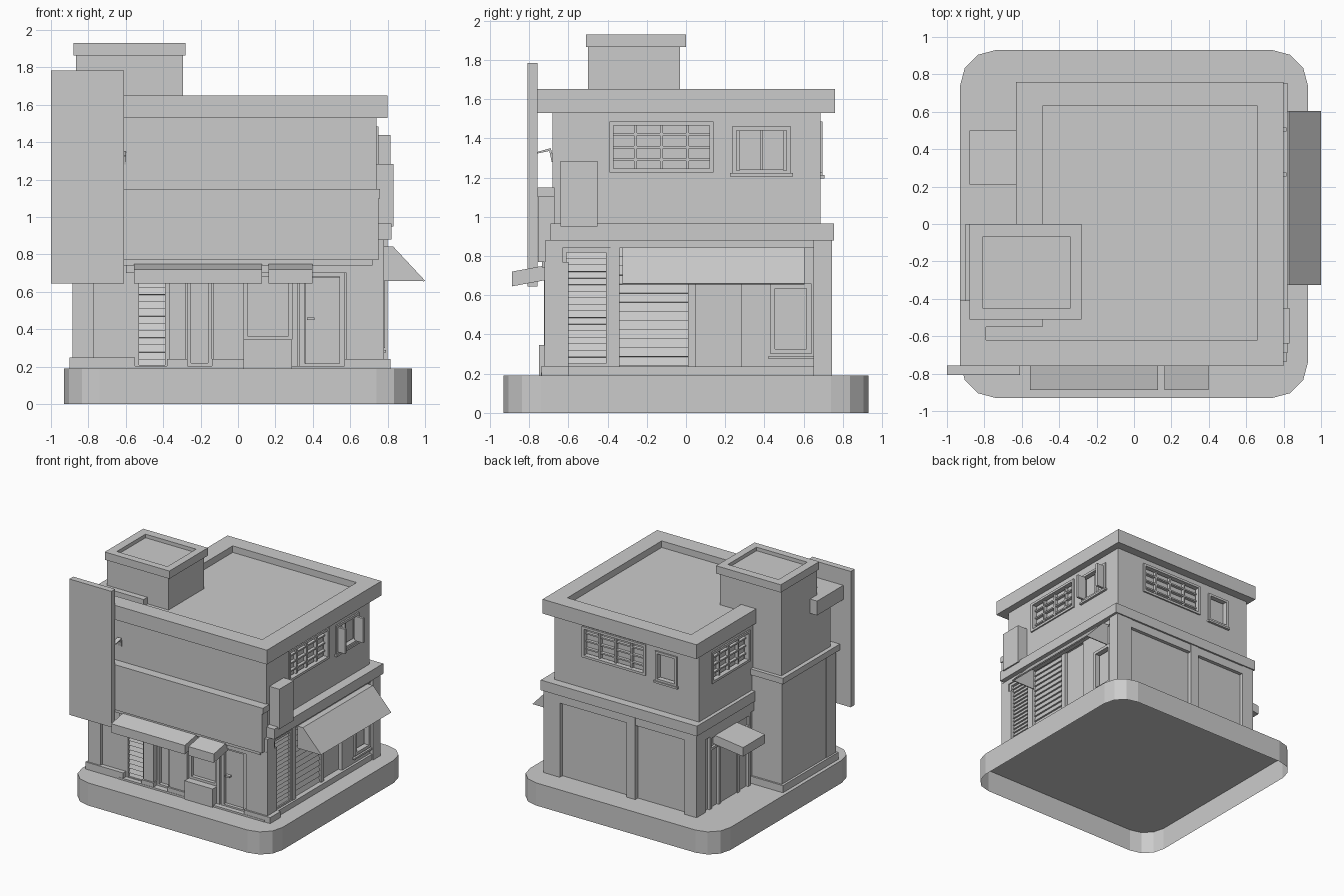
import bpy, bmesh, math

if "Cube" in bpy.data.objects:
    bpy.data.objects.remove(bpy.data.objects["Cube"])

# ---------- helpers: side = F/B/L/R, u = along the wall, d = distance out from centre ----------
def P(side, u, d, z):
    return {'R': (d, u, z), 'L': (-d, u, z), 'B': (u, d, z), 'F': (u, -d, z)}[side]

def finish(name, bm):
    bmesh.ops.recalc_face_normals(bm, faces=bm.faces)
    me = bpy.data.meshes.new(name)
    bm.to_mesh(me)
    bm.free()
    ob = bpy.data.objects.new(name, me)
    bpy.context.collection.objects.link(ob)
    return ob

def loft(name, loops, cap_start=True, cap_end=True):
    bm = bmesh.new()
    rings = [[bm.verts.new(c) for c in lp] for lp in loops]
    n = len(rings[0])
    for a, b in zip(rings, rings[1:]):
        for i in range(n):
            j = (i + 1) % n
            bm.faces.new((a[i], a[j], b[j], b[i]))
    if cap_start:
        bm.faces.new(rings[0])
    if cap_end:
        bm.faces.new(rings[-1])
    return finish(name, bm)

def box(name, x0, x1, y0, y1, z0, z1):
    r = [(x0, y0), (x1, y0), (x1, y1), (x0, y1)]
    return loft(name, [[(x, y, z) for x, y in r] for z in (z0, z1)])

def prism(name, side, profile, u0, u1):
    return loft(name, [[P(side, u, d, z) for d, z in profile] for u in (u0, u1)])

def wbox(name, side, u0, u1, d0, d1, z0, z1):
    return prism(name, side, [(d0, z0), (d1, z0), (d1, z1), (d0, z1)], u0, u1)

def tray(name, outer, inner, z0, z1, floor):
    return loft(name, [[(x, y, z) for x, y in o] for o, z in
                       ((outer, z0), (outer, z1), (inner, z1), (inner, floor))])

def frame(name, side, u0, u1, z0, z1, d0, d1, w):
    rect = lambda d, k: [P(side, u, d, z) for u, z in ((u0+k, z0+k), (u1-k, z0+k), (u1-k, z1-k), (u0+k, z1-k))]
    return loft(name, [rect(d0, w), rect(d0, 0), rect(d1, 0), rect(d1, w), rect(d0, w)], False, False)

def cut(ob, cutter):
    m = ob.modifiers.new("cut", 'BOOLEAN')
    m.operation, m.solver, m.object = 'DIFFERENCE', 'EXACT', cutter
    bpy.context.view_layer.objects.active = ob
    bpy.ops.object.modifier_apply(modifier=m.name)
    bpy.data.objects.remove(cutter)

def grid_window(name, wall, side, u0, u1, z0, z1, d, cols, rows):
    cut(wall, wbox("cutter", side, u0+.01, u1-.01, d-.04, d+.05, z0+.01, z1-.01))
    frame(name + "_frame", side, u0, u1, z0, z1, d-.03, d+.012, .02)
    for i in range(1, cols):
        u = u0 + (u1-u0)*i/cols
        wbox(name + "_mullion", side, u-.007, u+.007, d-.045, d-.012, z0+.01, z1-.01)
    for i in range(1, rows):
        z = z0 + (z1-z0)*i/rows
        wbox(name + "_bar", side, u0+.01, u1-.01, d-.045, d-.015, z-.006, z+.006)

def shutter(name, side, u0, u1, z0, z1, d, n):
    h = (z1-z0)/n
    prof = [(d-.04, z1), (d-.04, z0)]
    for i in range(n):
        prof += [(d+.014, z0+i*h+.001), (d, z0+(i+1)*h)]
    prism(name, side, prof, u0, u1)

# ---------- base slab, open underneath ----------
pts = []
for k, (sx, sy) in enumerate(((1, 1), (-1, 1), (-1, -1), (1, -1))):
    for i in range(4):
        a = math.radians(90*k + 30*i)
        pts.append((sx*.74 + .19*math.cos(a), sy*.74 + .19*math.sin(a)))
base = loft("base", [[(x, y, z) for x, y in pts] for z in (0, .19)], cap_start=False)

# ---------- ground floor ----------
box("ground_floor", -.6, .72, -.66, .71, .19, .88)
box("floor_ledge", -.63, .82, -.69, .755, .88, .965)
box("entry_step_front", -.6, .76, -.74, -.6, .19, .205)
# back posts and header
for u0, u1 in ((.73, .8), (-.05, .03), (-.62, -.51)):
    wbox("back_post", 'B', u0, u1, .65, .745, .19, .88)
wbox("back_header", 'B', -.61, .79, .65, .74, .81, .88)
# front posts with plinths
for u0, u1 in ((-.37, -.28), (-.13, .03), (.58, .78)):
    wbox("front_post", 'F', u0, u1, .6, .722, .19, .77)
    wbox("front_plinth", 'F', u0-.01, u1+(.035 if u1 > .5 else .01), .6, .737, .19, .24)
wbox("front_header", 'F', -.6, .72, .6, .715, .7, .88)
shutter("front_shutter", 'F', -.53, -.39, .2, .7, .675, 13)
frame("front_shutter_frame", 'F', -.55, -.37, .19, .72, .65, .7, .02)
for u0, u1, z0 in ((-.27, -.14, .2), (.03, .29, .345)):
    frame("front_window_frame", 'F', u0, u1, z0, .7, .65, .69, .02)
wbox("window_box", 'F', .03, .29, .6, .75, .19, .345)
wbox("door_side_post", 'F', .29, .32, .6, .7, .19, .7)
frame("door_frame", 'F', .33, .57, .19, .71, .65, .7, .028)
wbox("front_door", 'F', .36, .545, .6, .672, .2, .68)
wbox("door_handle", 'F', .37, .41, .67, .7, .45, .463)
# right side
wbox("right_corner_post", 'R', -.72, -.63, .6, .78, .19, .88)
wbox("right_corner_plinth", 'R', -.737, -.62, .6, .815, .19, .235)
wbox("right_header", 'R', -.68, .7, .65, .78, .84, .88)
wbox("right_curb", 'R', -.7, .74, .65, .79, .19, .237)
shutter("right_shutter_narrow", 'R', -.61, -.4, .25, .82, .745, 17)
frame("right_shutter_frame", 'R', -.63, -.385, .23, .84, .7, .77, .022)
wbox("right_mid_post", 'R', -.385, -.34, .65, .775, .19, .84)
shutter("right_shutter_wide", 'R', -.34, .01, .24, .84, .74, 13)
wbox("right_shutter_post", 'R', .01, .05, .65, .765, .19, .84)
wbox("right_panel", 'R', .05, .28, .65, .735, .19, .84)
wbox("right_door_post", 'R', .28, .31, .65, .77, .19, .84)
rear_wall = wbox("right_rear_wall", 'R', .31, .745, .65, .77, .19, .88)
wbox("right_rear_post", 'R', .65, .745, .66, .782, .19, .88)
cut(rear_wall, wbox("cutter", 'R', .44, .63, .73, .9, .31, .65))
frame("side_window_frame", 'R', .43, .64, .3, .66, .74, .785, .025)
wbox("side_window_sill", 'R', .42, .65, .75, .79, .275, .29)
# left side
wbox("left_header", 'L', -.05, .74, .55, .62, .8, .88)
wbox("left_corner_post", 'L', .63, .74, .55, .62, .19, .88)
frame("left_transom", 'L', .03, .57, .68, .8, .58, .62, .02)
for u in (.03, .17, .42, .54):
    wbox("left_mullion", 'L', u, u+.03, .58, .62, .19, .7)
wbox("left_door", 'L', .2, .42, .58, .607, .19, .68)

# ---------- stair tower ----------
box("tower_base", -.88, -.55, -.7, -.015, .19, 1.10)
box("tower_plinth", -.9, -.55, -.737, 0, .19, .25)
box("tower_corner_post", -.885, -.77, -.725, -.6, .19, 1.10)
box("tower_band", -.9, -.55, -.755, 0, 1.10, 1.15)
box("tower_shaft", -.865, -.295, -.5, -.03, .9, 1.87)
tray("tower_cap", [(-.88, -.51), (-.28, -.51), (-.28, 0), (-.88, 0)],
     [(-.81, -.45), (-.34, -.45), (-.34, -.07), (-.81, -.07)], 1.865, 1.93, 1.9)

# ---------- upper floor ----------
upper_xy = [(-.865, -.68), (.74, -.68), (.74, .685), (-.6, .685), (-.6, -.45), (-.865, -.45)]
upper = loft("upper_floor", [[(x, y, z) for x, y in upper_xy] for z in (.95, 1.54)])
tray("roof_parapet",
     [(-.93, -.76), (.8, -.76), (.8, .76), (-.63, .76), (-.63, -.41), (-.93, -.41)],
     [(-.79, -.62), (.66, -.62), (.66, .63), (-.49, .63), (-.49, -.55), (-.79, -.55)],
     1.53, 1.65, 1.595)
grid_window("right_window", upper, 'R', -.39, .14, 1.225, 1.485, .74, 4, 4)
grid_window("back_window", upper, 'B', -.11, .48, 1.225, 1.485, .685, 4, 4)
grid_window("left_window", upper, 'L', .02, .52, 1.225, 1.485, .6, 4, 4)
grid_window("right_casement", upper, 'R', .235, .535, 1.22, 1.46, .74, 2, 1)
grid_window("back_small_window", upper, 'B', -.40, -.2, 1.21, 1.46, .685, 1, 1)
wbox("casement_sill", 'R', .225, .545, .72, .76, 1.205, 1.222)
wbox("back_small_sill", 'B', -.41, -.19, .66, .705, 1.195, 1.212)
for u in (.255, .495):
    wbox("casement_leaf", 'R', u, u+.02, .735, .815, 1.235, 1.44)

# ---------- signs ----------
box("front_sign_board", -.63, .75, -.755, -.67, .77, 1.10)
box("front_sign_lip", -.63, .76, -.757, -.67, 1.10, 1.15)
box("front_sign_base", -.63, .72, -.735, -.67, .74, .78)
box("vertical_sign", -1, -.61, -.808, -.757, .645, 1.785)
box("side_sign_box", .73, .832, -.64, -.45, .95, 1.285)
prism("sign_lamp", 'F', [(.67, 1.28), (.685, 1.28), (.697, 1.335), (.76, 1.322), (.76, 1.33), (.69, 1.35)], -.635, -.6)

# ---------- canopies and awning ----------
canopy = lambda d0, d1, z: [(d0, z+.035), (d1, z), (d1, z+.075), (d0, z+.11)]
for u0, u1 in ((-.555, .128), (.162, .397)):
    prism("front_canopy", 'F', canopy(.7, .888, .645), u0, u1)
prism("left_canopy", 'L', canopy(.6, .88, .68), .21, .5)
prism("side_awning", 'R', [(.76, .83), (.825, .83), (.99, .655), (1, .66), (.83, .842), (.76, .842)], -.325, .605)
for u in (-.325, .597):
    prism("awning_end", 'R', [(.78, .657), (.99, .657), (.825, .835), (.78, .835)], u, u+.008)
